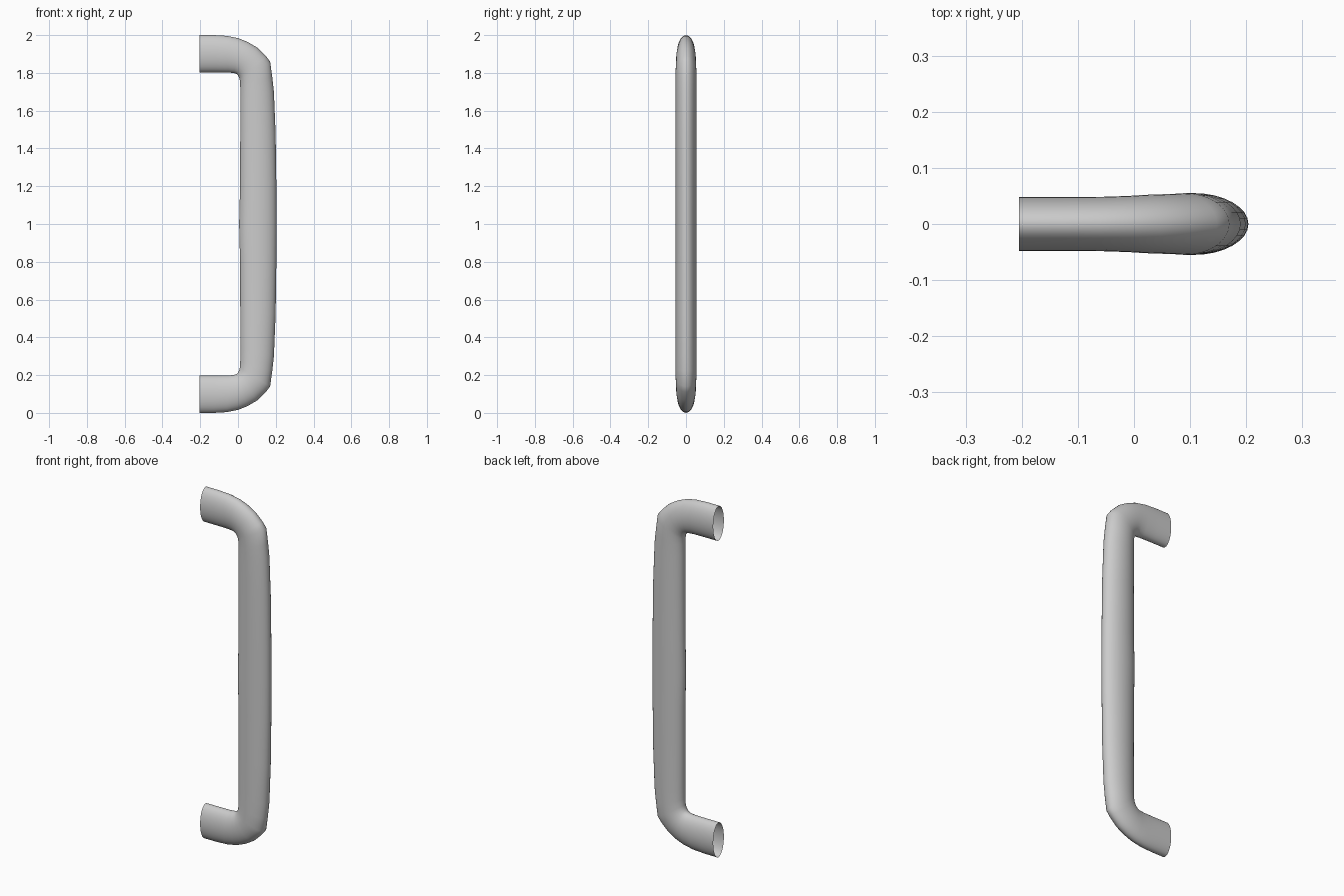
import bpy, bmesh, math
from mathutils import Vector

if "Cube" in bpy.data.objects:
    bpy.data.objects.remove(bpy.data.objects["Cube"])

SIDES = 32

# Upper half sections: outer x, outer z, inner x, inner z, half width in y
upper = [
    (-.205, 2.000, -.205, 1.803, .048),
    (-.130, 2.000, -.120, 1.803, .048),
    (-.060, 1.996, -.050, 1.802, .0485),
    (.000, 1.984, -.020, 1.799, .050),
    (.050, 1.964, -.008, 1.795, .052),
    (.100, 1.935, .000, 1.787, .053),
    (.148, 1.889, .006, 1.775, .054),
    (.170, 1.860, .010, 1.760, .055),
    (.181, 1.780, .012, 1.725, .055),
    (.190, 1.700, .012, 1.660, .055),
    (.199, 1.480, .012, 1.460, .055),
    (.203, 1.200, .011, 1.200, .055),
    (.204, 1.000, .006, 1.000, .055),
]
# Lower half mirrors the upper half about z = 1
lower = [(ox, 2 - oz, ix, 2 - iz, w) for ox, oz, ix, iz, w in upper[-2::-1]]


def add_ring(bm, ox, oz, ix, iz, w):
    outer, inner = Vector((ox, 0, oz)), Vector((ix, 0, iz))
    centre, half = (outer + inner) / 2, (outer - inner) / 2
    ring = []
    for i in range(SIDES):
        a = math.tau * i / SIDES
        ring.append(bm.verts.new(centre + half * math.cos(a) + Vector((0, w * math.sin(a), 0))))
    return ring


# Open-ended oval tube swept along the handle
bm = bmesh.new()
rings = [add_ring(bm, *s) for s in upper + lower]
for a, b in zip(rings, rings[1:]):
    for i in range(SIDES):
        j = (i + 1) % SIDES
        f = bm.faces.new((a[i], a[j], b[j], b[i]))
        f.smooth = True
bmesh.ops.recalc_face_normals(bm, faces=bm.faces)
# Outermost face must point towards +x
far = max(bm.faces, key=lambda f: f.calc_center_median().x)
if far.normal.x < 0:
    bmesh.ops.reverse_faces(bm, faces=bm.faces)

mesh = bpy.data.meshes.new("pull_handle")
bm.to_mesh(mesh)
bm.free()
handle = bpy.data.objects.new("pull_handle", mesh)
bpy.context.collection.objects.link(handle)
